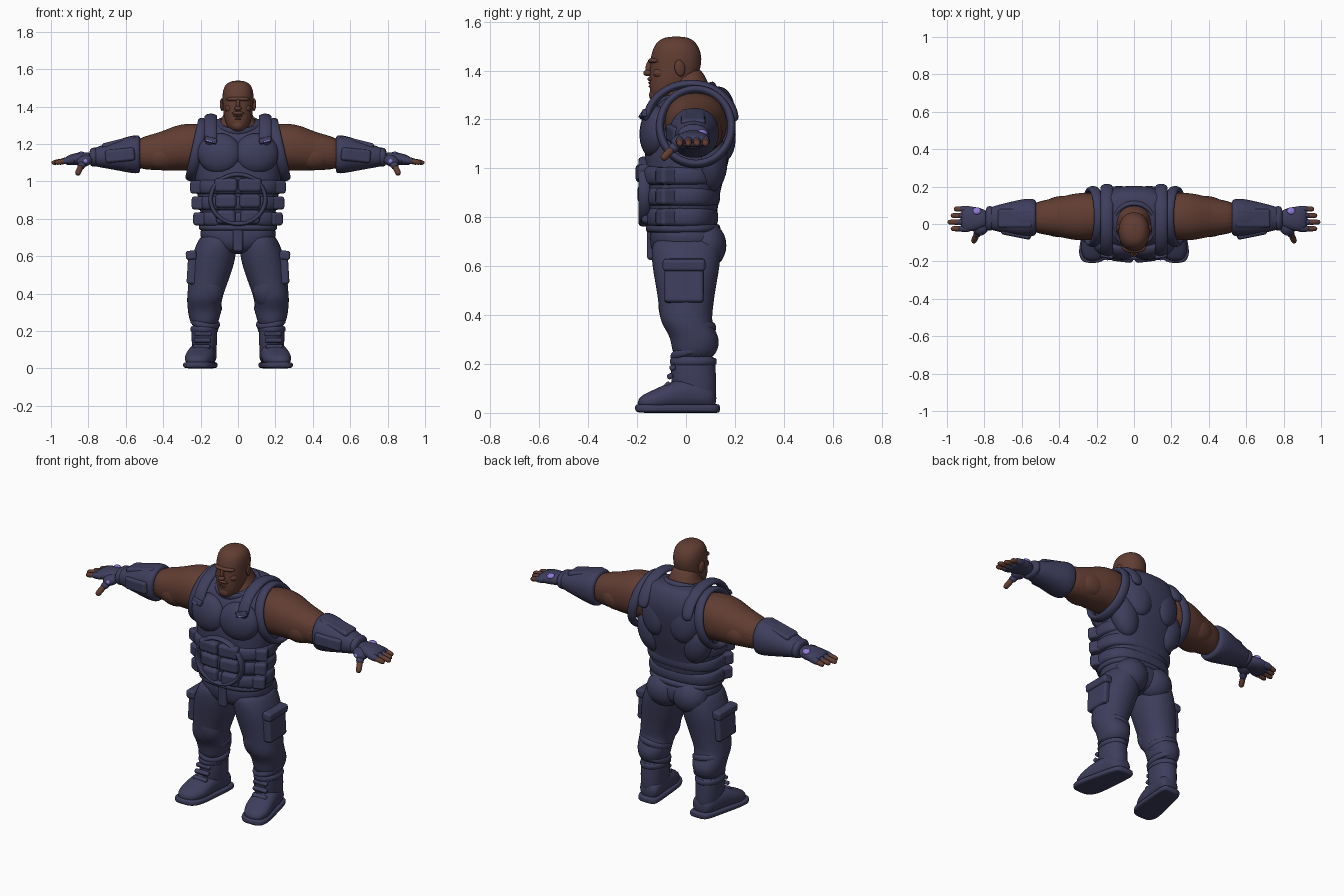
import bpy, bmesh
from math import sin, cos, pi, copysign
from mathutils import Matrix, Vector, Euler

cube = bpy.data.objects.get("Cube")
if cube:
    bpy.data.objects.remove(cube, do_unlink=True)


def material(name, red, green, blue):
    mat = bpy.data.materials.new(name)
    mat.use_nodes = True
    color = (red, green, blue, 1)
    mat.diffuse_color = color
    mat.node_tree.nodes["Principled BSDF"].inputs["Base Color"].default_value = color
    return mat


SKIN = material("brown skin", .12, .047, .032)
NAVY = material("navy cloth", .048, .048, .11)
LILAC = material("lilac accent", .27, .19, .67)


def finish(name, bm, mat, mirror, smooth_levels=0, bevel=0):
    bmesh.ops.recalc_face_normals(bm, faces=bm.faces)
    mesh = bpy.data.meshes.new(name)
    bm.to_mesh(mesh)
    bm.free()
    mesh.materials.append(mat)
    mesh.shade_smooth()
    part = bpy.data.objects.new(name, mesh)
    bpy.context.collection.objects.link(part)
    if bevel:
        modifier = part.modifiers.new("Bevel", "BEVEL")
        modifier.width, modifier.segments, modifier.harden_normals = bevel, 3, True
    if mirror:
        part.modifiers.new("Mirror", "MIRROR").use_mirror_merge = False
    if smooth_levels:
        modifier = part.modifiers.new("Subdivision", "SUBSURF")
        modifier.levels = modifier.render_levels = smooth_levels


def bridge(bm, rings, closed=False):
    loops = [[bm.verts.new(point) for point in ring] for ring in rings]
    if closed:
        loops.append(loops[0])
    for lower, upper in zip(loops, loops[1:]):
        for i in range(len(lower)):
            bm.faces.new((lower[i - 1], lower[i], upper[i], upper[i - 1]))
    if not closed:
        bm.faces.new(loops[0])
        bm.faces.new(loops[-1])


def circle(count):
    return [(cos(2 * pi * i / count), sin(2 * pi * i / count)) for i in range(count)]


# Rounded sections along an axis: (position, centre v, radius u, radius v); a rule gives centre u
def loft(name, axis, sections, mat, mirror=False, squareness=2.2, centre=lambda position: 0):
    def bulge(value):
        return copysign(abs(value) ** (2 / squareness), value)

    place = {"x": lambda t, u, v: (t, u, v),
             "y": lambda t, u, v: (u, t, v),
             "z": lambda t, u, v: (u, v, t)}[axis]
    bm = bmesh.new()
    bridge(bm, [[place(t, centre(t) + ru * bulge(c), mid + rv * bulge(s)) for c, s in circle(24)]
                for t, mid, ru, rv in sections])
    finish(name, bm, mat, mirror, smooth_levels=2)


# Raised band around the body
def band(name, z, half, y, rx, ry):
    edge, inset = half * .8, .025
    loft(name, "z", [(z - half, y, rx - inset, ry - inset), (z - edge, y, rx, ry),
                     (z + edge, y, rx, ry), (z + half, y, rx - inset, ry - inset)],
         NAVY, squareness=2.5)


# Swept strip with a half-width along the side direction and a half-thickness across it
def sweep(name, path, width, thick, mat, side, mirror=True, closed=False):
    path = [Vector(point) for point in path]
    last = len(path) - 1
    rings = []
    for i, point in enumerate(path):
        after = path[(i + 1) % len(path)] if closed else path[min(i + 1, last)]
        before = path[i - 1] if closed else path[max(i - 1, 0)]
        along = (after - before).normalized()
        across = Vector(side)
        across = (across - along * across.dot(along)).normalized()
        normal = along.cross(across)
        rings.append([point + across * width * c + normal * thick * s for c, s in circle(10)])
    bm = bmesh.new()
    bridge(bm, rings, closed)
    finish(name, bm, mat, mirror, smooth_levels=2)


def hoop(name, loc, radii, rot, width, thick, mirror=True):
    turn = Euler(rot).to_matrix()
    path = [Vector(loc) + turn @ Vector((radii[0] * c, radii[1] * s, 0)) for c, s in circle(16)]
    sweep(name, path, width, thick, NAVY, turn @ Vector((0, 0, 1)), mirror, closed=True)


def blob(name, loc, scale, mat, rot=(0, 0, 0), mirror=False):
    bm = bmesh.new()
    bmesh.ops.create_uvsphere(bm, u_segments=24, v_segments=14, radius=1,
                              matrix=Matrix.LocRotScale(Vector(loc), Euler(rot), Vector(scale)))
    finish(name, bm, mat, mirror)


def box(name, loc, size, mat=NAVY, rot=(0, 0, 0), mirror=True, bevel=.015):
    bm = bmesh.new()
    bmesh.ops.create_cube(bm, size=1, matrix=Matrix.LocRotScale(Vector(loc), Euler(rot), Vector(size)))
    finish(name, bm, mat, mirror, bevel=bevel)


# Head and neck
loft("head", "z", [(1.26, -.09, .02, .03), (1.28, -.09, .05, .05), (1.32, -.07, .07, .08),
                   (1.37, -.05, .08, .1), (1.44, -.04, .084, .107), (1.48, -.04, .083, .1),
                   (1.52, -.04, .07, .08), (1.54, -.04, .03, .04)], SKIN)
loft("neck", "z", [(1.2, .01, .17, .12), (1.27, .01, .14, .1), (1.31, .01, .1, .1),
                   (1.35, .01, .08, .08), (1.42, 0, .06, .06)], SKIN)
blob("brow", (0, -.125, 1.44), (.065, .03, .014), SKIN)
blob("nose_bridge", (0, -.145, 1.415), (.011, .02, .035), SKIN, rot=(-.25, 0, 0))
blob("nose_tip", (0, -.155, 1.39), (.02, .02, .013), SKIN)
blob("cheeks", (.045, -.105, 1.39), (.026, .03, .022), SKIN, mirror=True)
blob("moustache", (0, -.138, 1.365), (.034, .02, .01), SKIN)
blob("upper_lip", (0, -.143, 1.35), (.025, .012, .005), SKIN)
blob("lower_lip", (0, -.14, 1.335), (.022, .013, .006), SKIN)
blob("chin", (0, -.125, 1.3), (.034, .026, .03), SKIN)
blob("ears", (.086, -.025, 1.41), (.01, .022, .034), SKIN, rot=(.2, 0, .25), mirror=True)

# Vest with chest, back and waist padding
loft("vest", "z", [(.74, -.01, .19, .14), (.88, -.02, .21, .15), (1, 0, .23, .17), (1.1, .01, .24, .18),
                   (1.2, .03, .23, .18), (1.27, .04, .2, .16), (1.31, .06, .18, .12),
                   (1.34, .08, .14, .07)], NAVY, squareness=2.5)
for row in range(3):
    z = .97 - .085 * row
    band(f"waist_band_{row + 1}", z, .042, -.02, .24 - .008 * row, .17 - .008 * row)
    box(f"abdominal_plates_{row + 1}", (.064, -.175 + .008 * row, z + .01),
        (.124 - .01 * row, .055, .075), rot=(0, 0, .12), bevel=.02)
    box(f"side_pouches_{row + 1}", (.21 - .008 * row, -.075, z), (.07, .085, .07), rot=(0, 0, .5))
hoop("abdomen_frame", (0, -.17, .905), (.15, .135), (pi / 2, 0, 0), .025, .013, mirror=False)
blob("chest_plates", (.1, -.128, 1.15), (.118, .06, .108), NAVY, rot=(-.08, 0, .16), mirror=True)
blob("shoulder_blades", (.1, .145, 1.16), (.09, .055, .13), NAVY, rot=(.1, .15, -.2), mirror=True)
blob("side_back_pads", (.15, .1, 1.03), (.085, .07, .13), NAVY, rot=(0, .25, 0), mirror=True)

# Neckline, armholes, straps and buckles
hoop("collar", (0, 0, 1.3), (.115, .12), (.3, 0, 0), .022, .014, mirror=False)
hoop("armholes", (.22, .04, 1.17), (.16, .15), (0, 1.35, 0), .03, .018)
arc = [pi * step / 8 for step in range(9)]
sweep("shoulder_straps", [(.145, .02 - .185 * cos(a), 1.19 + .16 * sin(a)) for a in arc],
      .036, .018, NAVY, side=(1, 0, 0))
box("strap_buckles", (.145, -.172, 1.22), (.065, .025, .03), rot=(-.3, -.25, .15), bevel=.006)
box("buckle_studs", (.155, -.187, 1.215), (.035, .009, .009), LILAC, rot=(-.3, -.25, .15), bevel=.002)


# Arms, gauntlets and palms share one straight centre line
def arm_line(x):
    return .045 - .02 * x


loft("arms", "x", [(.12, 1.18, .09, .1), (.2, 1.18, .125, .13), (.28, 1.185, .13, .126),
                   (.35, 1.175, .12, .12), (.42, 1.16, .1, .1), (.58, 1.145, .08, .08)],
     SKIN, True, centre=arm_line)
blob("biceps", (.4, 0, 1.14), (.105, .07, .078), SKIN, rot=(0, .1, 0), mirror=True)
blob("triceps", (.38, .085, 1.15), (.11, .065, .075), SKIN, rot=(0, .1, 0), mirror=True)
loft("gauntlets", "x", [(.52, 1.145, .085, .09), (.53, 1.145, .1, .105), (.58, 1.145, .104, .1),
                        (.65, 1.14, .09, .08), (.77, 1.13, .062, .05), (.785, 1.13, .05, .04)],
     NAVY, True, centre=arm_line)
loft("wrist_cuffs", "x", [(.75, 1.13, .05, .04), (.76, 1.13, .068, .053), (.785, 1.13, .066, .05),
                          (.795, 1.13, .05, .035)], NAVY, True, centre=arm_line)
loft("palms", "x", [(.77, 1.125, .045, .036), (.87, 1.12, .07, .034), (.91, 1.113, .064, .026),
                    (.925, 1.11, .055, .018)], NAVY, True, centre=arm_line)
box("forearm_guards", (.635, .03, 1.207), (.19, .1, .035), rot=(0, .24, 0))
box("forearm_straps", (.63, -.05, 1.14), (.16, .04, .07), rot=(0, .1, .2))

# Fingers with gloved bases and bare tips
for i, finger in enumerate(["little", "ring", "middle", "index"]):
    y = .08 - .035 * i
    tip = 1 - .018 * abs(i - 2)
    middle = .5 * (.9 + tip)
    sweep(f"{finger}_finger_gloves", [(.87, y, 1.116), (.9, y, 1.113), (middle, y, 1.107)],
          .0185, .02, NAVY, side=(0, 1, 0))
    sweep(f"{finger}_fingertips", [(.9, y, 1.113), (middle, y, 1.107), (tip, y, 1.098)],
          .015, .015, SKIN, side=(0, 1, 0))
blob("thumb_bases", (.82, -.02, 1.11), (.045, .04, .03), NAVY, rot=(0, .3, -.6), mirror=True)
sweep("thumb_gloves", [(.81, -.01, 1.115), (.835, -.045, 1.09), (.845, -.065, 1.07)],
      .022, .022, NAVY, side=(1, 0, 0))
sweep("thumb_tips", [(.835, -.045, 1.09), (.85, -.075, 1.06), (.86, -.1, 1.034)],
      .017, .017, SKIN, side=(1, 0, 0))
blob("hand_gems", (.84, .07, 1.146), (.022, .02, .012), LILAC, rot=(-.4, .1, 0), mirror=True)
blob("thumb_gems", (.815, -.052, 1.108), (.014, .01, .013), LILAC, rot=(0, 0, -.3), mirror=True)


# Trousers
def leg_line(z):
    return .18 - .22 * max(0, z - .37)


loft("hips", "z", [(.61, 0, .07, .1), (.65, 0, .17, .14), (.7, 0, .21, .15), (.79, -.01, .2, .14)],
     NAVY, squareness=2.4)
blob("buttocks", (.085, .075, .685), (.105, .09, .1), NAVY, mirror=True)
band("belt", .755, .02, -.012, .212, .155)
box("fly_panel", (0, -.142, .69), (.055, .035, .13), mirror=False)
loft("trouser_legs", "z", [(.73, 0, .09, .13), (.66, 0, .11, .145), (.58, 0, .12, .136), (.5, 0, .112, .12),
                           (.42, 0, .1, .11), (.37, 0, .094, .105), (.32, .03, .09, .1),
                           (.28, .04, .085, .1), (.21, .03, .065, .08)], NAVY, True, centre=leg_line)
blob("knee_panels", (.155, -.05, .43), (.075, .062, .105), NAVY, rot=(.12, .12, 0), mirror=True)
for i in range(3):
    tilt = .2 * (-1) ** i
    hoop(f"trouser_folds_{i + 1}", (.176, .03, .335 - .045 * i), (.083 - .006 * i, .086),
         (tilt, -tilt, 0), .018, .012)
box("cargo_pockets", (.243, -.008, .535), (.055, .16, .17), rot=(0, -.06, 0))
box("pocket_flaps", (.25, -.008, .605), (.058, .175, .05), rot=(0, .08, 0))


# Boots turned slightly outward
def foot_line(y):
    return .19 - .16 * y


loft("boot_shafts", "z", [(.235, .03, .06, .08), (.225, .03, .07, .09), (.12, .03, .068, .095),
                          (.03, .045, .06, .08)], NAVY, True, centre=leg_line)
loft("boot_feet", "y", [(.125, .06, .045, .04), (.09, .07, .066, .06), (.02, .08, .07, .07),
                        (-.06, .07, .076, .06), (-.13, .05, .08, .045), (-.2, .04, .045, .025)],
     NAVY, True, centre=foot_line)
loft("boot_soles", "y", [(.14, .018, .045, .018), (.12, .018, .066, .018), (0, .018, .075, .018),
                         (-.13, .018, .086, .018), (-.18, .018, .074, .018), (-.21, .02, .042, .016)],
     NAVY, True, squareness=4, centre=foot_line)
for i in range(3):
    box(f"boot_straps_{i + 1}", (.187 + .004 * i, -.055 - .01 * i, .185 - .035 * i), (.09, .025, .022),
        rot=(.3 + .2 * i, 0, 0), bevel=.008)
hoop("boot_cuffs", (.18, .03, .21), (.068, .09), (0, 0, 0), .016, .009)
